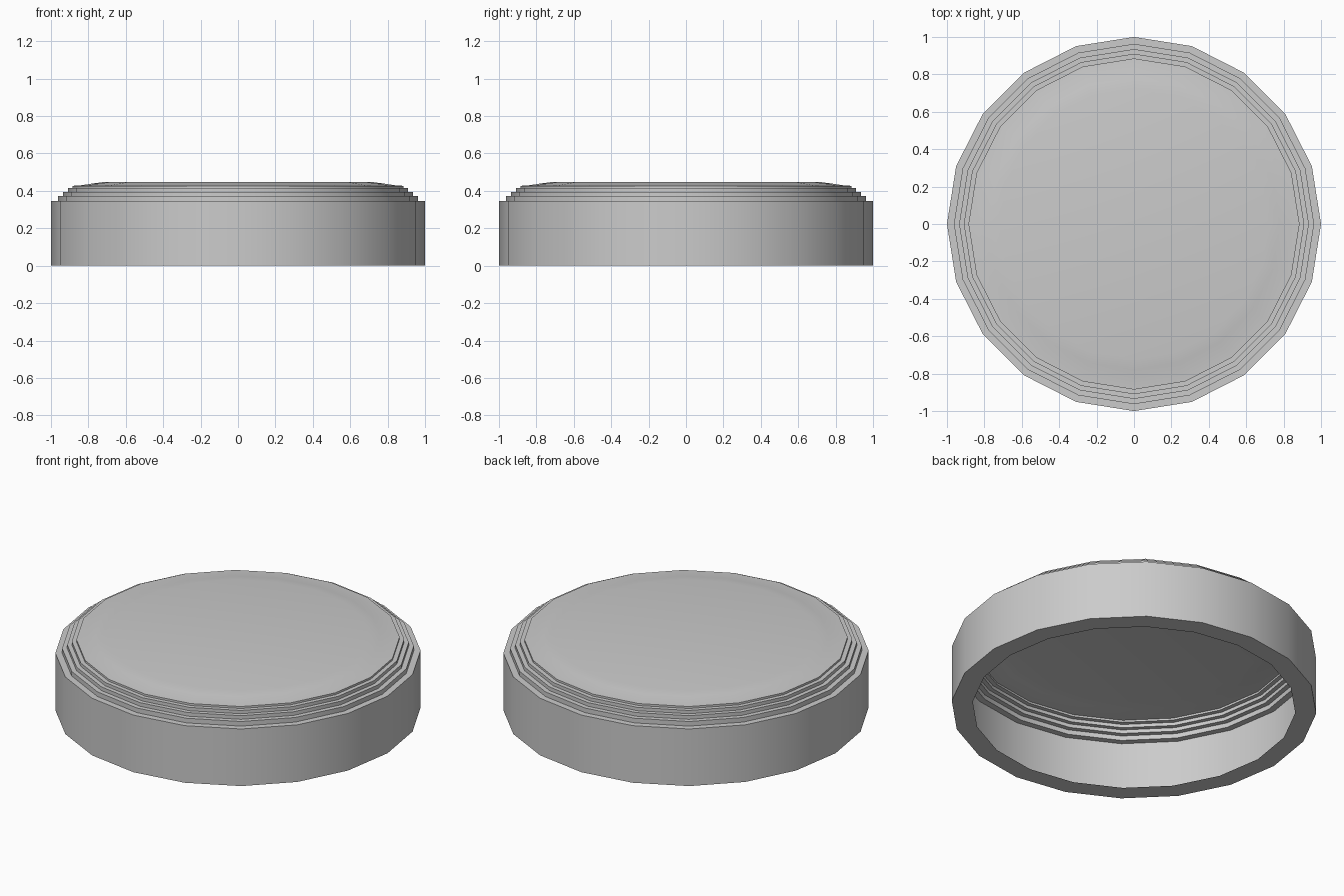
import bpy, bmesh
from math import cos, sin, pi, radians

if "Cube" in bpy.data.objects:
    bpy.data.objects.remove(bpy.data.objects["Cube"])

SIDES = 20
RIM = 0.885     # radius of the opening underneath

# Stepped shoulder: (radius, height) of the top of each riser
STEPS = [(1.0, 0.345), (0.963, 0.373), (0.935, 0.395), (0.91, 0.415), (0.885, 0.427)]
CROWN = [(0.84, 0.43), (0.78, 0.439), (0.72, 0.447), (0.0, 0.448)]


def skin_profile():
    """Flat bottom rim, wall, steps and shallow crown of a single thin skin."""
    pts = [(RIM, 0.0), (1.0, 0.0)]
    for i, (r, z) in enumerate(STEPS):
        if i:
            pts.append((r, STEPS[i - 1][1]))
        pts.append((r, z))
    return pts + CROWN


def lathe(name, profile):
    """Turn a profile that ends on the axis; faces point outward."""
    bm = bmesh.new()
    rings = []
    for r, z in profile:
        if r == 0:
            rings.append([bm.verts.new((0, 0, z))] * SIDES)
        else:
            rings.append([bm.verts.new((r * cos(2 * pi * k / SIDES),
                                        r * sin(2 * pi * k / SIDES), z))
                          for k in range(SIDES)])
    for a, b in zip(rings, rings[1:]):
        for k in range(SIDES):
            n = (k + 1) % SIDES
            bm.faces.new(dict.fromkeys((a[k], a[n], b[n], b[k])))
    mesh = bpy.data.meshes.new(name)
    bm.to_mesh(mesh)
    bm.free()
    obj = bpy.data.objects.new(name, mesh)
    bpy.context.collection.objects.link(obj)
    return obj


# Hollow lid, open underneath
lid = lathe("stepped_lid", skin_profile())

# Smooth round the wall, sharp at the steps
bpy.context.view_layer.objects.active = lid
lid.select_set(True)
bpy.ops.object.shade_smooth_by_angle(angle=radians(30))
